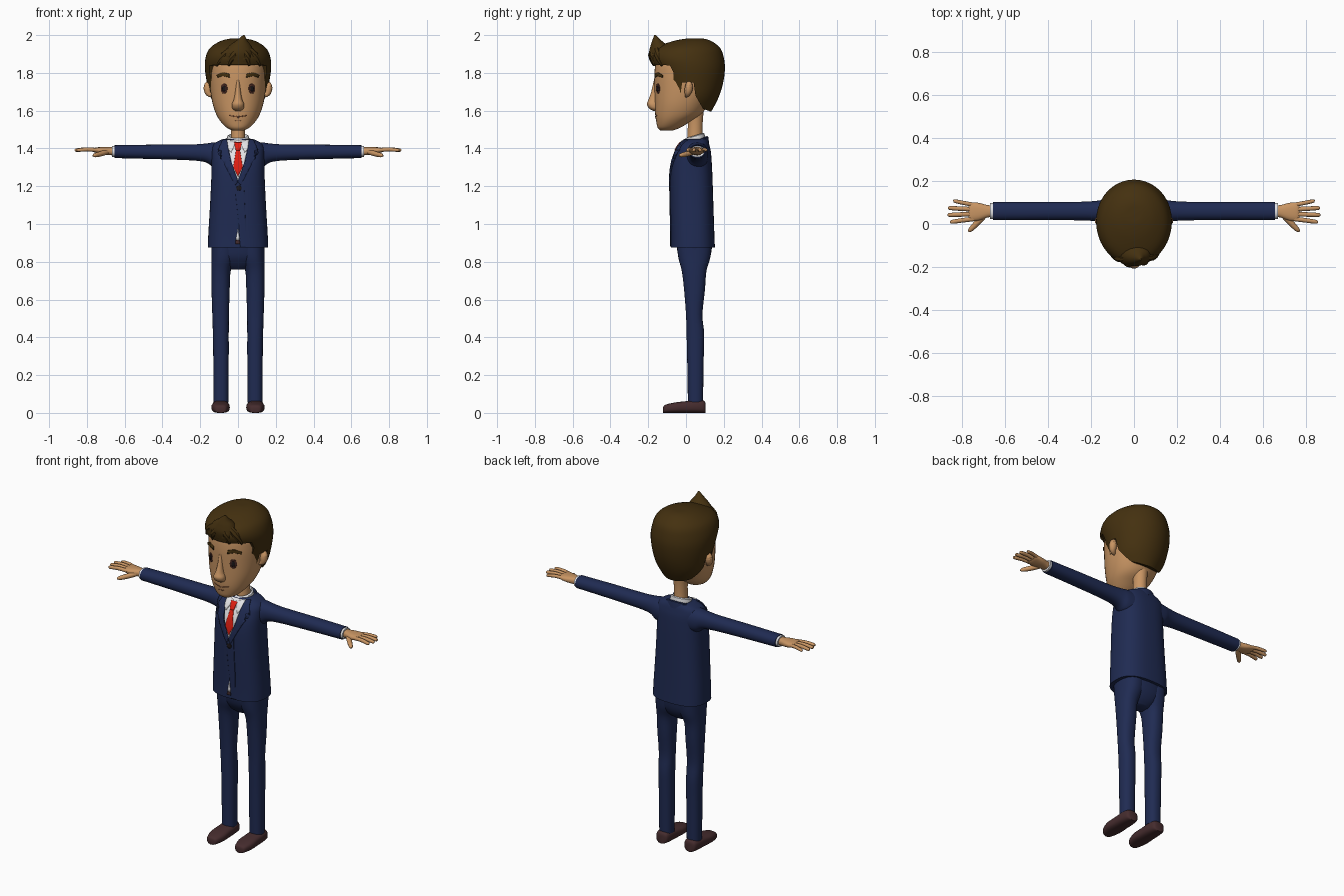
import bpy, bmesh, math
from mathutils import Vector
from mathutils.bvhtree import BVHTree

X, Y, Z = Vector((1, 0, 0)), Vector((0, 1, 0)), Vector((0, 0, 1))


def material(name, r, g, b):
    m = bpy.data.materials.new(name)
    m.diffuse_color = (r, g, b, 1)
    return m


SKIN = material("skin", 0.58, 0.30, 0.125)
SUIT = material("navy_suit", 0.014, 0.024, 0.085)
HAIR = material("brown_hair", 0.058, 0.030, 0.005)
SHOE = material("shoe_leather", 0.060, 0.025, 0.027)
WHITE = material("white_shirt", 0.78, 0.78, 0.80)
RED = material("red_tie", 0.75, 0.014, 0.006)
IRIS = material("eye_brown", 0.060, 0.020, 0.014)
DARK = material("dark_button", 0.012, 0.009, 0.010)
LIP = material("lip_line", 0.24, 0.09, 0.04)


def finish(name, bm, mat):
    bmesh.ops.recalc_face_normals(bm, faces=bm.faces)
    me = bpy.data.meshes.new(name)
    bm.to_mesh(me)
    bm.free()
    me.materials.append(mat)
    ob = bpy.data.objects.new(name, me)
    bpy.context.collection.objects.link(ob)
    return ob


def spline(rows, k=4):
    """Catmull-Rom interpolation of parameter rows."""
    out = []
    for i in range(len(rows) - 1):
        a, b, c, d = (rows[max(0, min(len(rows) - 1, i + j))] for j in (-1, 0, 1, 2))
        for s in range(k):
            t = s / k
            out.append([q + 0.5 * t * (r - p + t * (2 * p - 5 * q + 4 * r - w + t * (3 * (q - r) + w - p)))
                        for p, q, r, w in zip(a, b, c, d)])
    return out + [list(rows[-1])]


def ring(c, a, b, u, v, p=2.0, n=32):
    """Superellipse cross-section around c, half sizes a and b along u and v."""
    pts = []
    for i in range(n):
        t = 2 * math.pi * i / n
        cs, sn = math.cos(t), math.sin(t)
        pts.append(Vector(c) + u * (a * math.copysign(abs(cs) ** (2 / p), cs))
                   + v * (b * math.copysign(abs(sn) ** (2 / p), sn)))
    return pts


def loft(name, rings, mat):
    bm = bmesh.new()
    vs = [[bm.verts.new(p) for p in r] for r in rings]
    n = len(vs[0])
    for lo, hi in zip(vs, vs[1:]):
        for i in range(n):
            bm.faces.new((lo[i], lo[(i + 1) % n], hi[(i + 1) % n], hi[i]))
    bm.faces.new(vs[0])
    bm.faces.new(vs[-1])
    return finish(name, bm, mat)


def tower(name, rows, mat, p=2.0, cx=None, n=32):
    """Upright loft from rows of (z, half width, front y, back y[, centre x])."""
    rings = []
    for r in spline(rows):
        x = (r[4] if len(r) > 4 else 0) * (cx or 1)
        rings.append(ring((x, (r[2] + r[3]) / 2, r[0]), r[1], (r[3] - r[2]) / 2, X, Y, p, n))
    return loft(name, rings, mat)


def limb(name, rows, mat, n=12):
    """Tapered round tube from rows of (x, y, z, radius)."""
    rows = spline(rows, 3)
    rings = []
    for i, r in enumerate(rows):
        d = Vector(rows[min(i + 1, len(rows) - 1)][:3]) - Vector(rows[max(i - 1, 0)][:3])
        q = d.to_track_quat('Z', 'Y')
        rings.append(ring(r[:3], r[3], r[3], q @ X, q @ Y, 2, n))
    return loft(name, rings, mat)


def plate(name, outline, target, mat, lift=0.003):
    """Thin plate with an (x, z) outline laid onto the front of the target."""
    me = target.data
    tree = BVHTree.FromPolygons([v.co for v in me.vertices], [p.vertices for p in me.polygons])
    bm = bmesh.new()
    bm.faces.new([bm.verts.new((x, 0, z)) for x, z in outline])
    bmesh.ops.triangulate(bm, faces=bm.faces)
    for axis, k in ((X, 0), (Z, 1)):
        lo, hi = min(o[k] for o in outline), max(o[k] for o in outline)
        for i in range(math.floor(lo / 0.015) + 1, math.ceil(hi / 0.015)):
            bmesh.ops.bisect_plane(bm, geom=bm.verts[:] + bm.edges[:] + bm.faces[:],
                                   plane_co=axis * i * 0.015, plane_no=axis)
    for v in bm.verts:
        hit, nor, _, _ = tree.ray_cast(Vector((v.co.x, -1, v.co.z)), Y)
        if hit:
            v.co = hit + nor * lift
    ob = finish(name, bm, mat)
    if sum(p.normal.y * p.area for p in ob.data.polygons) > 0:
        ob.data.flip_normals()
    mod = ob.modifiers.new("thickness", 'SOLIDIFY')
    mod.thickness, mod.offset = lift + 0.002, -1
    return ob


def oval(cx, cz, a, b, n=16):
    return [(cx + a * math.cos(2 * math.pi * i / n), cz + b * math.sin(2 * math.pi * i / n)) for i in range(n)]


# Head, neck and nose
head = tower("head", [(1.495, .03, -.135, -.07), (1.51, .06, -.15, -.03), (1.54, .09, -.157, .02),
                      (1.58, .115, -.163, .08), (1.64, .135, -.165, .12), (1.72, .147, -.167, .16),
                      (1.80, .150, -.167, .17), (1.86, .145, -.155, .17), (1.92, .11, -.1, .14),
                      (1.94, .06, -.04, .10)], SKIN, 2.15, n=40)
tower("neck", [(1.40, .042, .0, .095), (1.48, .037, .008, .088), (1.56, .038, .008, .09),
               (1.64, .05, -.01, .10)], SKIN)
tower("nose", [(1.598, .014, -.172, -.14), (1.612, .030, -.195, -.14), (1.635, .032, -.207, -.14),
               (1.66, .022, -.198, -.14), (1.70, .015, -.184, -.14), (1.77, .008, -.168, -.14)], SKIN, n=20)

# Hair cap, trimmed to its hairline
hair = tower("hair", [(1.58, .10, -.10, .125), (1.66, .145, -.12, .168), (1.74, .163, -.135, .195),
                      (1.82, .175, -.168, .206), (1.88, .172, -.192, .20), (1.93, .150, -.165, .182),
                      (1.965, .10, -.08, .14), (1.98, .05, -.01, .10), (1.982, .01, .03, .06)], HAIR, n=40)
line = [(-.3, 1.845), (-.085, 1.84), (-.065, 1.80), (-.07, 1.68), (-.03, 1.68), (-.02, 1.75), (.04, 1.75),
        (.05, 1.68), (.09, 1.61), (.13, 1.595), (.3, 1.62), (.3, 2.1), (-.3, 2.1)]
trim = loft("hairline_trim", [[Vector((x, y, z)) for y, z in line] for x in (-.3, .3)], HAIR)
mod = hair.modifiers.new("trim", 'BOOLEAN')
mod.operation, mod.object, mod.solver = 'INTERSECT', trim, 'EXACT'
bpy.context.view_layer.objects.active = hair
bpy.ops.object.modifier_apply(modifier="trim")
bpy.data.objects.remove(trim)

# Quiff and loose locks
tower("quiff", [(1.848, .085, -.185, -.09, 0), (1.90, .085, -.197, -.09, 0), (1.94, .062, -.190, -.095, .01),
                (1.97, .030, -.180, -.128, .02), (2.0, .004, -.168, -.160, .031)], HAIR, n=14)
for i, (x0, y0, x1, y1) in enumerate([(-.115, -.130, -.07, -.155), (-.05, -.168, -.025, -.180),
                                      (.06, -.165, .045, -.172), (.118, -.128, .085, -.148)]):
    limb(f"hair_lock_{i}", [(x0, y0, 1.838, .006), (x1, y1, 1.895, .022), (.01 + x1 * .3, -.158, 1.95, .010),
                            (.028, -.165, 1.985, .002)], HAIR, 8)

# Face details
for s, side in ((-1, "right"), (1, "left")):
    plate(f"{side}_eye", oval(s * .073, 1.717, .017, .027), head, IRIS, .002)
    plate(f"{side}_pupil", oval(s * .073, 1.717, .009, .015), head, DARK, .004)
    plate(f"{side}_brow", [(s * x, z) for x, z in ((.043, 1.775), (.047, 1.795), (.08, 1.803), (.109, 1.787),
                                                   (.107, 1.775), (.078, 1.784))], head, HAIR, .006)
    limb(f"{side}_ear", [(s * .135, .0, 1.675, .006), (s * .155, .008, 1.69, .016), (s * .160, .014, 1.715, .022),
                         (s * .158, .016, 1.74, .018), (s * .145, .012, 1.757, .005)], SKIN)
plate("mouth", [(-.048, 1.577), (0, 1.570), (.048, 1.577), (.046, 1.572), (0, 1.564), (-.046, 1.572)], head, LIP, .002)
plate("lower_lip", [(-.018, 1.549), (.018, 1.549), (.012, 1.545), (-.012, 1.545)], head, LIP, .0015)

# Jacket
jacket = tower("jacket", [(.875, .160, -.080, .153), (.95, .157, -.080, .150), (1.10, .148, -.083, .145),
                          (1.25, .141, -.083, .140), (1.33, .140, -.074, .136), (1.38, .140, -.057, .132),
                          (1.41, .136, -.042, .126), (1.432, .118, -.024, .120), (1.45, .080, -.005, .112)],
               SUIT, 2.6, n=48)
tilt = Vector((0, .92, .40))
loft("jacket_collar", [ring((0, .042, z), a, b, X, tilt, 2) for z, a, b in
                       ((1.39, .095, .088), (1.43, .085, .082), (1.436, .076, .076), (1.42, .07, .07))], SUIT)
tilt = Vector((0, .95, .28))
loft("shirt_collar", [ring((0, .044, z), a, b, X, tilt, 2) for z, a, b in
                      ((1.40, .068, .066), (1.463, .058, .057), (1.468, .050, .050), (1.43, .045, .045))], WHITE)

# Shirt front, tie, lapels and front edge
plate("shirt_front", [(-.058, 1.443), (.058, 1.443), (.035, 1.33), (.0, 1.23), (-.035, 1.33)], jacket, WHITE, .002)
plate("tie_blade", [(-.009, 1.395), (.009, 1.395), (.025, 1.30), (0, 1.252), (-.025, 1.30)], jacket, RED, .005)
plate("tie_knot", [(-.020, 1.428), (.020, 1.428), (.011, 1.388), (-.011, 1.388)], jacket, RED, .008)
for s, side in ((-1, "right"), (1, "left")):
    plate(f"{side}_collar_point", [(s * x, z) for x, z in ((.010, 1.432), (.055, 1.445), (.060, 1.405),
                                                           (.036, 1.378))], jacket, WHITE, .006)
    plate(f"{side}_lapel", [(s * x, z) for x, z in ((.058, 1.443), (.080, 1.443), (.102, 1.392), (.085, 1.385),
                                                    (.088, 1.35), (.014, 1.205), (-.002, 1.225), (.040, 1.33))],
          jacket, SUIT, .007)
plate("front_overlap", [(-.012, 1.215), (.03, 1.24), (.04, 1.0), (.04, .88), (.012, .88), (.004, 1.0), (-.014, 1.17)],
      jacket, SUIT, .004)
plate("shirt_gap", [(0, .98), (.009, .915), (-.012, .915)], jacket, WHITE, .002)
plate("belt", [(-.012, .915), (.009, .915), (.010, .895), (-.014, .895)], jacket, SHOE, .002)
plate("jacket_button", oval(.005, 1.19, .014, .014), jacket, DARK, .0075)

# Trousers seat
tower("trouser_seat", [(.758, .045, .01, .08), (.785, .095, -.015, .108), (.83, .134, -.04, .130),
                       (.90, .142, -.052, .140)], SUIT, 2.3)

# Limbs, both sides
FINGERS = {"little": (.735, .088, .838, .106, .0095), "ring": (.745, .068, .862, .074, .0105),
           "middle": (.745, .046, .864, .042, .0105), "index": (.740, .024, .853, .010, .0105)}
for s, side in ((-1, "right"), (1, "left")):
    tower(f"{side}_trouser_leg", [(.055, .039, .010, .090, .09), (.30, .041, .006, .094, .09),
                                  (.42, .042, .003, .096, .091), (.52, .044, .0, .087, .092),
                                  (.65, .048, -.010, .100, .092), (.75, .051, -.022, .108, .09),
                                  (.82, .063, -.040, .128, .077), (.90, .068, -.050, .138, .072)], SUIT, 2.3, s)
    loft(f"{side}_shoe", [ring((s * .092, y, h / 2), w, h / 2, X, Z, 2.8, 24) for y, w, h in spline(
        [(-.122, .014, .026), (-.112, .033, .042), (-.06, .048, .055), (0, .046, .062), (.06, .043, .068),
         (.095, .036, .064), (.104, .022, .05)])], SHOE)
    # rows of x, centre z, half depth, half height
    loft(f"{side}_sleeve", [ring((s * x, .06, z), a, b, Y, Z, 2.2) for x, z, a, b in spline(
        [(.08, 1.362, .060, .072), (.13, 1.366, .056, .066), (.17, 1.376, .048, .050), (.25, 1.379, .043, .042),
         (.45, 1.382, .042, .038), (.655, 1.383, .042, .034)])], SUIT)
    loft(f"{side}_shirt_cuff", [ring((s * x, .06, 1.384), .037, .030, Y, Z, 2.2) for x in (.64, .667)], WHITE)
    loft(f"{side}_palm", [ring((s * x, y, z), a, b, Y, Z, 2.5, 24) for x, y, z, a, b in spline(
        [(.65, .06, 1.384, .026, .022), (.68, .059, 1.386, .029, .021), (.72, .057, 1.388, .041, .019),
         (.755, .057, 1.391, .043, .014), (.768, .057, 1.391, .036, .008)])], SKIN)
    for name, (x0, y0, x1, y1, r) in FINGERS.items():
        limb(f"{side}_{name}_finger", [(s * x0, y0, 1.391, r), (s * (x0 + x1) / 2, (y0 + y1) / 2, 1.395, r),
                                       (s * (x1 - .008), y1, 1.391, r * .85), (s * x1, y1, 1.390, r * .3)], SKIN)
    limb(f"{side}_thumb", [(s * .69, .045, 1.383, .014), (s * .725, .008, 1.372, .014),
                           (s * .757, -.025, 1.364, .011), (s * .768, -.035, 1.361, .004)], SKIN)

# Smooth shading with crisp edges
bpy.ops.object.select_all(action='SELECT')
bpy.ops.object.shade_smooth_by_angle(angle=math.radians(42))
